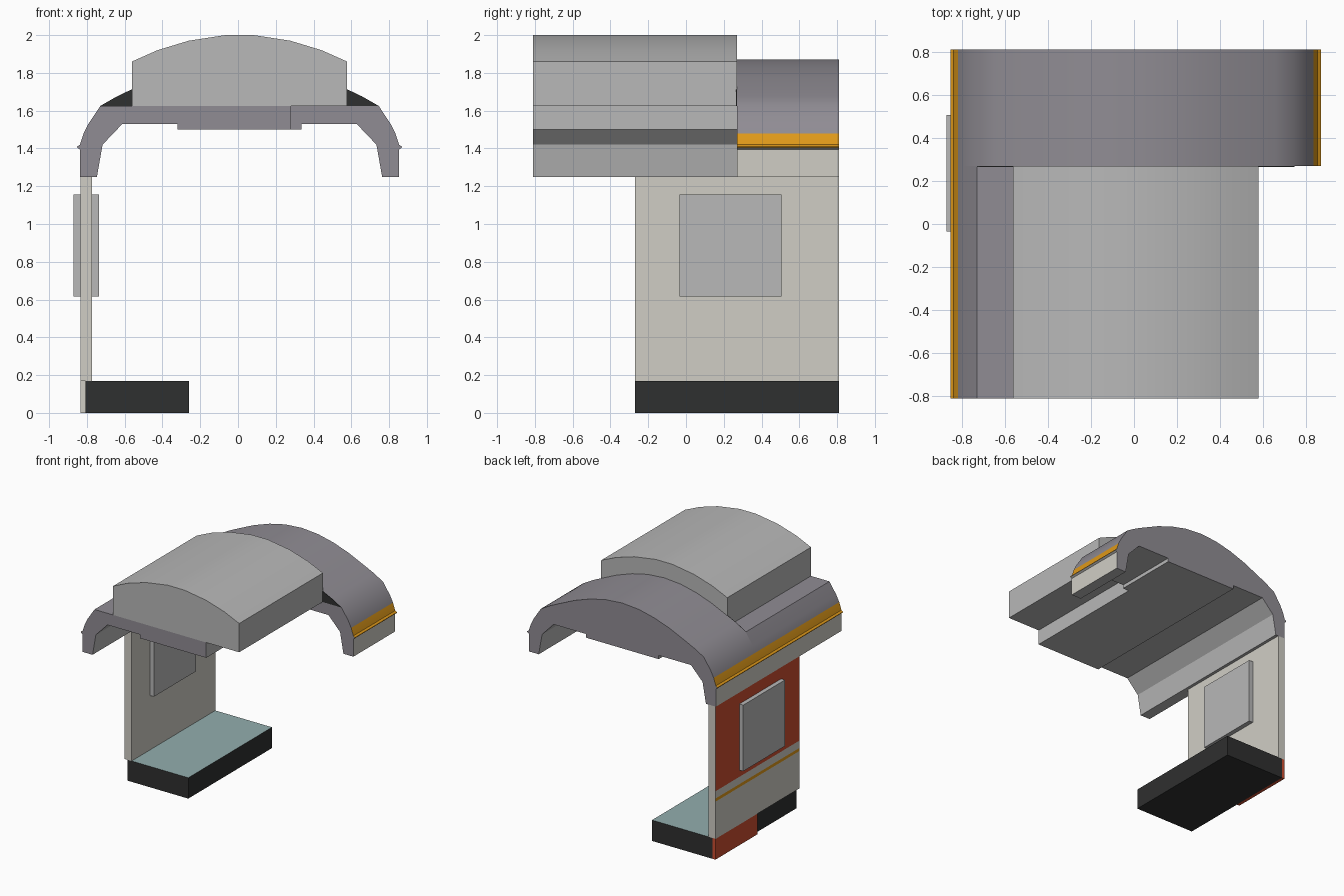
import bpy, bmesh, math
from mathutils import Vector

if "Cube" in bpy.data.objects:
    bpy.data.objects.remove(bpy.data.objects["Cube"], do_unlink=True)

CX = 0.008            # middle of the carriage section
FRONT, CUT, BACK = -0.81, 0.27, 0.81

COLOURS = {
    "warm_white": (0.63, 0.615, 0.56),
    "light_grey": (0.48, 0.48, 0.48),
    "roof_grey": (0.28, 0.265, 0.295),
    "amber": (0.74, 0.32, 0.01),
    "brick_red": (0.60, 0.075, 0.03),
    "floor_teal": (0.29, 0.42, 0.42),
    "black": (0.028, 0.029, 0.029),
}
MATS = {}
for name, rgb in COLOURS.items():
    m = bpy.data.materials.new(name)
    m.use_nodes = True
    m.diffuse_color = (*rgb, 1)
    bsdf = m.node_tree.nodes["Principled BSDF"]
    bsdf.inputs["Base Color"].default_value = (*rgb, 1)
    bsdf.inputs["Roughness"].default_value = 0.8
    MATS[name] = m


def finish(name, bm, paint, smooth=False):
    """Paint faces with a rule (or one colour name) and make the object."""
    bmesh.ops.recalc_face_normals(bm, faces=bm.faces)
    bm.normal_update()
    slots = []
    for f in bm.faces:
        key = paint if isinstance(paint, str) else paint(f.calc_center_median(), f.normal)
        if key not in slots:
            slots.append(key)
        f.material_index = slots.index(key)
    me = bpy.data.meshes.new(name)
    bm.to_mesh(me)
    bm.free()
    for key in slots:
        me.materials.append(MATS[key])
    ob = bpy.data.objects.new(name, me)
    bpy.context.collection.objects.link(ob)
    if smooth:
        bpy.ops.object.select_all(action='DESELECT')
        ob.select_set(True)
        bpy.context.view_layer.objects.active = ob
        bpy.ops.object.shade_smooth_by_angle(angle=math.radians(32))
    return ob


def prism(name, outline, y0, y1, paint, smooth=False):
    """Extrude an x-z outline along y."""
    bm = bmesh.new()
    face = bm.faces.new([bm.verts.new((x + CX, y0, z)) for x, z in outline])
    ext = bmesh.ops.extrude_face_region(bm, geom=[face])
    moved = [v for v in ext["geom"] if isinstance(v, bmesh.types.BMVert)]
    bmesh.ops.translate(bm, verts=moved, vec=(0, y1 - y0, 0))
    return finish(name, bm, paint, smooth)


def box(name, lo, hi, paint, cuts=()):
    """Box between two corners, optionally sliced at heights."""
    bm = bmesh.new()
    bmesh.ops.create_cube(bm, size=1)
    lo, hi = Vector(lo), Vector(hi)
    for v in bm.verts:
        v.co = (lo + hi) / 2 + v.co * (hi - lo)
    for z in cuts:
        geom = bm.verts[:] + bm.edges[:] + bm.faces[:]
        bmesh.ops.bisect_plane(bm, geom=geom, plane_co=(0, 0, z), plane_no=(0, 0, 1))
    return finish(name, bm, paint)


def flip(points):
    return [(-x, z) for x, z in reversed(points)]


# Roof outlines, right half from the ceiling out to the shoulder
inner = [(0.328, 1.5), (0.328, 1.53), (0.62, 1.53), (0.725, 1.42), (0.755, 1.25)]
outer = [(0.845, 1.25), (0.845, 1.395), (0.86, 1.405), (0.86, 1.41), (0.845, 1.42),
         (0.825, 1.48), (0.80, 1.53), (0.737, 1.625)]
crown = [(0.65, 1.675), (0.57, 1.713), (0.43, 1.777), (0.29, 1.826), (0.15, 1.858)]
side = inner + outer


def roof_paint(c, n):
    x = c.x - CX
    if abs(n.y) > 0.9:
        return "roof_grey"
    if abs(x) > 0.79 and n.x * x > 0.4 * abs(x):
        if c.z < 1.39:
            return "warm_white"
        if 1.402 < c.z < 1.48:
            return "amber"
    return "roof_grey" if n.z > 0.1 else "light_grey"


# Full arched roof at the rear
prism("rear_roof", side + crown + [(0, 1.87)] + flip(side + crown),
      CUT, BACK, roof_paint, smooth=True)

# Lowered roof half at the front, carrying the roof unit
prism("front_roof", flip(side) + [(0.272, 1.5), (0.272, 1.625)],
      FRONT, CUT, roof_paint, smooth=True)

# Dark bulkhead closing the step in the roof
shoulder = [outer[-1]] + crown
prism("roof_bulkhead", shoulder + [(0, 1.87)] + flip(shoulder), CUT - 0.005, CUT, "black")

# Curved roof unit
hood = [(0.57, 1.625), (0.57, 1.86), (0.435, 1.92), (0.27, 1.97), (0.075, 2.0)]
prism("roof_unit", hood + flip(hood), FRONT, CUT, "light_grey", smooth=True)


# Side wall with painted bands on the outside
def wall_paint(c, n):
    if n.x < -0.9:
        if c.z > 0.56:
            return "brick_red"
        if 0.475 < c.z < 0.5:
            return "amber"
    return "warm_white"


box("side_wall", (-0.835, -CUT, 0.17), (-0.772, BACK, 1.25), wall_paint, cuts=(0.475, 0.5, 0.56))
box("window", (-0.87, -0.035, 0.615), (-0.735, 0.505, 1.155), "light_grey")

# Floor and lower skirt
box("floor", (-0.808, -CUT, 0), (-0.26, BACK, 0.17),
    lambda c, n: "floor_teal" if n.z > 0.9 else "black")
box("skirt_panel", (-0.833, CUT, 0), (-0.808, BACK, 0.17),
    lambda c, n: "warm_white" if n.y < -0.9 else "brick_red")
